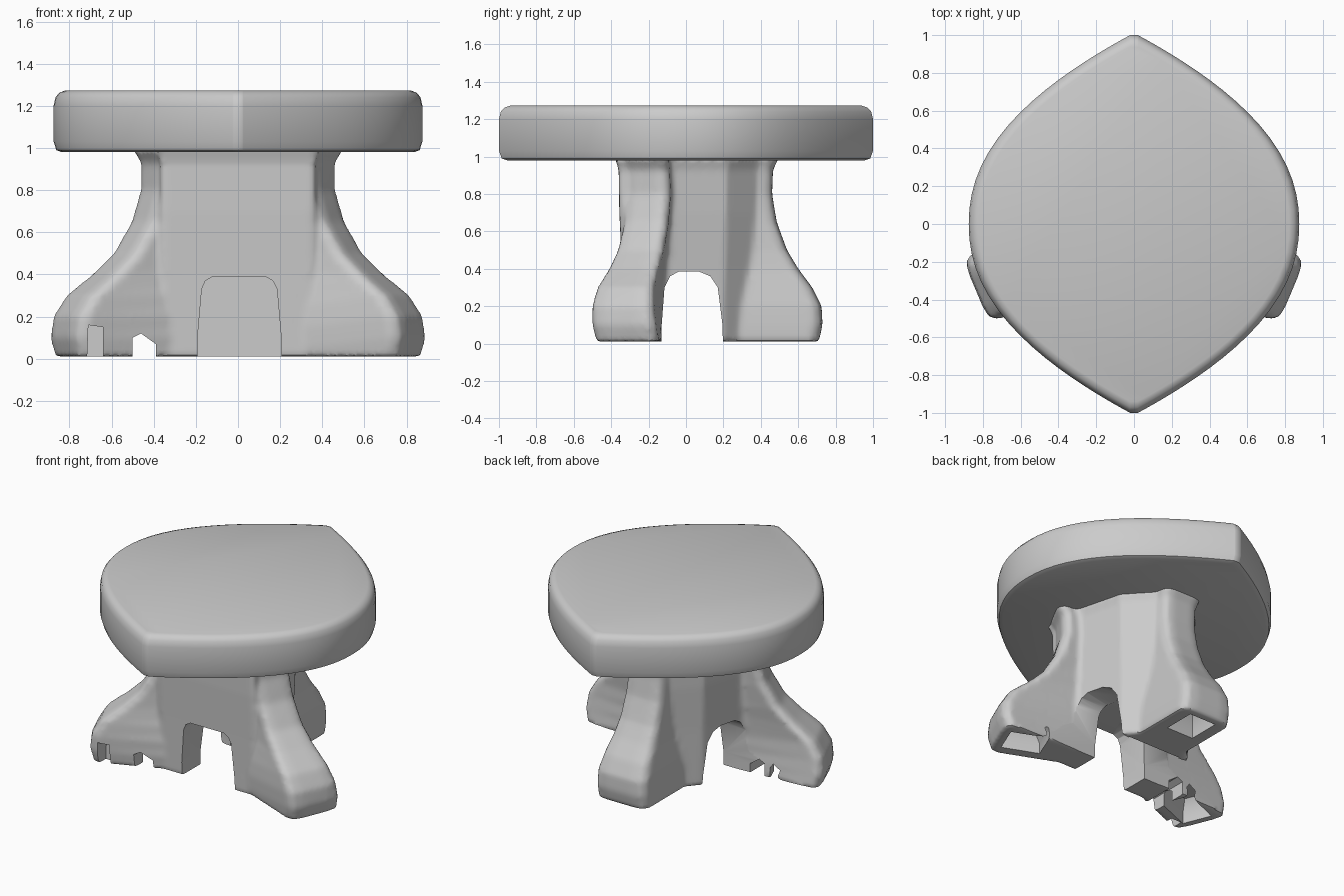
import bpy, bmesh, math
from mathutils import Vector

if "Cube" in bpy.data.objects:
    bpy.data.objects.remove(bpy.data.objects["Cube"])


def loft(name, rings):
    """Closed solid skinned through equal-length rings of points."""
    bm = bmesh.new()
    vs = [[bm.verts.new(p) for p in ring] for ring in rings]
    n = len(vs[0])
    for a, b in zip(vs, vs[1:]):
        for i in range(n):
            j = (i + 1) % n
            bm.faces.new((a[i], a[j], b[j], b[i]))
    bm.faces.new(vs[0][::-1])
    bm.faces.new(vs[-1])
    bmesh.ops.recalc_face_normals(bm, faces=bm.faces)
    me = bpy.data.meshes.new(name)
    bm.to_mesh(me)
    bm.free()
    ob = bpy.data.objects.new(name, me)
    bpy.context.collection.objects.link(ob)
    return ob


def activate(ob):
    bpy.ops.object.select_all(action='DESELECT')
    ob.select_set(True)
    bpy.context.view_layer.objects.active = ob


# Leaf-shaped seat slab, pointed front and back, with a rounded rim
N = 40
half = []
for i in range(N + 1):
    y = math.sin(math.pi * (i / N - 0.5))
    half.append((0.02 + 0.855 * (1 - abs(y) ** 2.17), y))
outline = half + [(-x, -y) for x, y in half]
rim = [(0.955, 0.98), (0.985, 0.99), (1.0, 1.03), (1.0, 1.2),
       (0.99, 1.24), (0.97, 1.262), (0.94, 1.272)]
seat = loft("seat", [[(x * s, y * s, z) for x, y in outline] for s, z in rim])
activate(seat)
bpy.ops.object.shade_smooth_by_angle(angle=math.radians(40))


def leg(name, angle, twist, profile, lo=-1, hi=1):
    """Flared leg: profile rows are (z, reach, half width); lo/hi set the root width."""
    rings = []
    for z, r, w in profile:
        t = angle + twist * z
        d = Vector((math.cos(t), math.sin(t), 0))
        p = Vector((-d.y, d.x, 0))
        pts = [(0, w * lo), (r - .05, -w), (r - .01, -w * .85), (r, -w * .5),
               (r, w * .5), (r - .01, w * .85), (r - .05, w), (0, w * hi)]
        rings.append([d * a + p * b + Vector((0, 0, z)) for a, b in pts])
    return loft(name, rings)


# Three flared legs: two at the front corners, one at the back
front_prof = [(0.01, .885, .18), (.1, .91, .185), (.2, .90, .18), (.3, .84, .165),
              (.4, .715, .145), (.5, .61, .135), (.65, .52, .13), (.8, .475, .13),
              (.93, .475, .13), (1.0, .52, .15)]
back_prof = [(0.01, .71, .19), (.1, .73, .19), (.2, .725, .185), (.3, .675, .17),
             (.4, .60, .155), (.5, .54, .145), (.65, .485, .14), (.8, .46, .135),
             (.93, .465, .135), (1.0, .50, .15)]
a, tw = math.radians(-22), math.radians(-7)
parts = [leg("front_leg_right", a, tw, front_prof, hi=-.5),
         leg("front_leg_left", math.pi - a, -tw, front_prof, lo=.5),
         leg("back_leg", math.pi / 2, 0, back_prof)]

# Central column with flat panels between the legs
core = [(.37, -.36), (.37, -.09), (.29, .22), (.15, .37)]
core += [(-x, y) for x, y in reversed(core)]
column = loft("pedestal", [[(x * s, y * s, z) for x, y in core]
                           for z, s in ((.01, .91), (.4, .95), (.7, .99), (.93, 1), (1.0, 1.06))])

# Fuse legs and column into one soft body
bpy.ops.object.select_all(action='DESELECT')
for o in parts + [column]:
    o.select_set(True)
bpy.context.view_layer.objects.active = column
bpy.ops.object.join()
m = column.modifiers.new("fuse", 'REMESH')
m.mode = 'VOXEL'
m.voxel_size = 0.018
m = column.modifiers.new("soften", 'SMOOTH')
m.factor = 0.5
m.iterations = 3
cutters = []


def subtract(ob):
    ob.hide_render = True
    md = column.modifiers.new(ob.name, 'BOOLEAN')
    md.operation = 'DIFFERENCE'
    md.solver = 'EXACT'
    md.object = ob
    cutters.append(ob)


def cut(name, section, lo, hi, along):
    """Subtract a prism whose (across, z) section runs along x or y."""
    put = (lambda c, t, z: (c, t, z)) if along == 'y' else (lambda c, t, z: (t, c, z))
    subtract(loft(name, [[put(c, t, z) for c, z in section] for t in (lo, hi)]))


# Arched openings between the legs, plus worn gaps between the toes
cut("front_arch", [(-.195, -.1), (.21, -.1), (.205, .1), (.185, .33), (.165, .37),
                   (.13, .39), (-.12, .39), (-.155, .37), (-.172, .33),
                   (-.192, .1)], -.9, .205, 'y')
cut("side_arch", [(-.13, -.1), (.2, -.1), (.195, .1), (.17, .3), (.13, .36), (.07, .385),
                  (-.04, .385), (-.085, .36), (-.115, .3), (-.13, .1)], -1.2, 1.2, 'x')
cut("toe_gap_left", [(-.5, -.1), (-.39, -.1), (-.39, .07), (-.46, .12), (-.5, .1)],
    -.9, -.05, 'y')
cut("toe_gap_outer", [(-.72, -.1), (-.64, -.1), (-.64, .15), (-.71, .16)],
    -.9, -.40, 'y')

# Hollows under the feet
for name, ang, r0, r1 in (("hollow_right", a, .58, .83), ("hollow_left", math.pi - a, .55, .83),
                          ("hollow_back", math.pi / 2, .44, .66)):
    d = Vector((math.cos(ang), math.sin(ang), 0))
    p = Vector((-d.y, d.x, 0))
    subtract(loft(name, [[d * r + p * (w * s) + Vector((0, 0, z)) for r, s in
                          ((r0 + e, -1), (r1 - e, -1), (r1 - e, 1), (r0 + e, 1))]
                         for z, e, w in ((-.1, 0, .10), (.08, 0, .10), (.15, .05, .06))]))

# Bake the body and discard the cutters
activate(column)
for md in list(column.modifiers):
    bpy.ops.object.modifier_apply(modifier=md.name)
for c in cutters:
    bpy.data.objects.remove(c, do_unlink=True)
bpy.ops.object.shade_smooth_by_angle(angle=math.radians(40))
